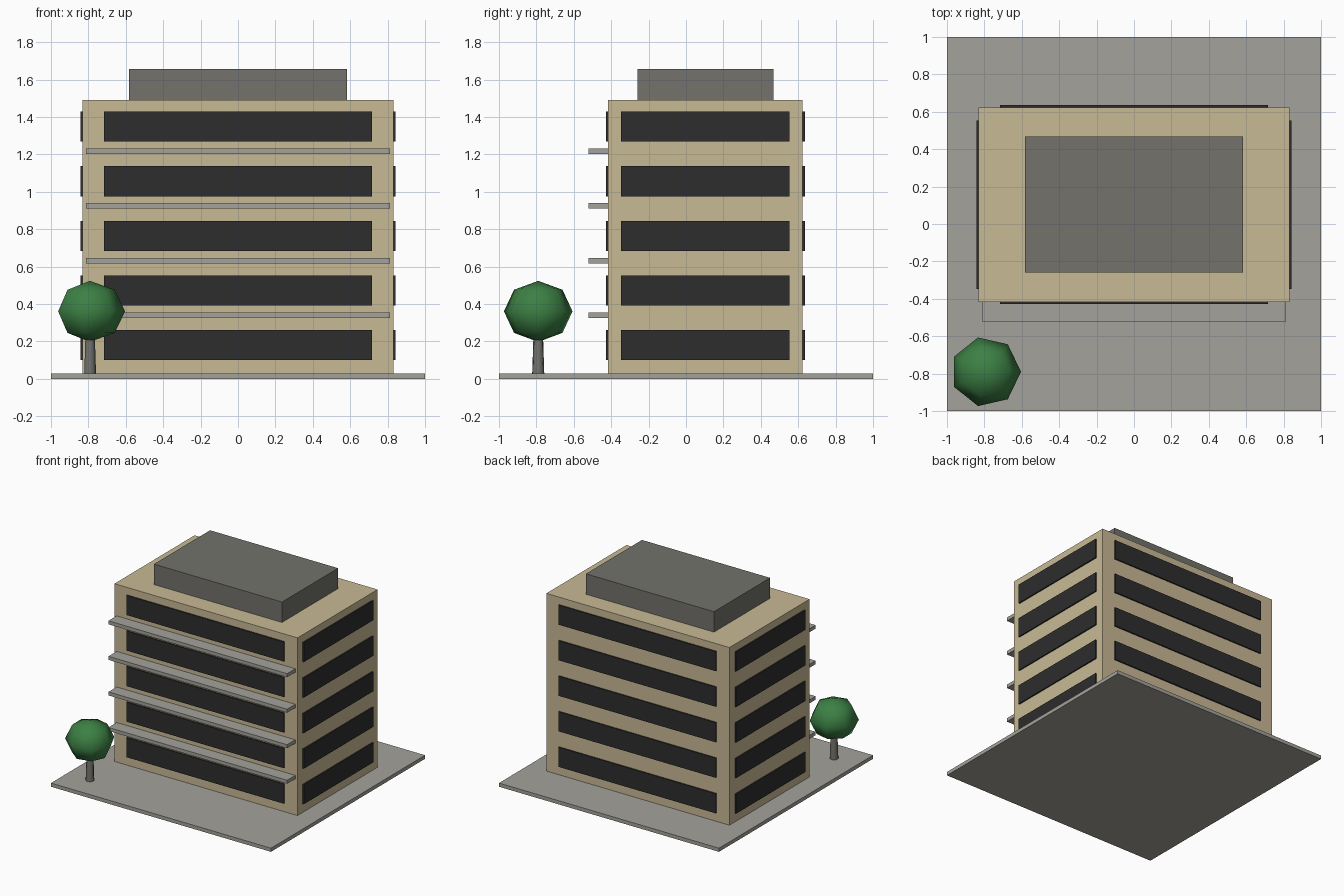
import bpy, bmesh, math

if "Cube" in bpy.data.objects:
    bpy.data.objects.remove(bpy.data.objects["Cube"])


def material(name, r, g, b):
    lin = [((c / 255 + 0.055) / 1.055) ** 2.4 for c in (r, g, b)]
    m = bpy.data.materials.new(name)
    m.diffuse_color = (*lin, 1)
    m.use_nodes = True
    m.node_tree.nodes["Principled BSDF"].inputs["Base Color"].default_value = m.diffuse_color
    return m


wall = material("sand_wall", 201, 186, 149)
concrete = material("pale_concrete", 165, 162, 155)
dark = material("dark_grey", 115, 114, 108)
glass = material("dark_glass", 45, 45, 45)
leaf = material("leaf_green", 60, 128, 68)


def add(name, bm, mat):
    bmesh.ops.recalc_face_normals(bm, faces=bm.faces)
    me = bpy.data.meshes.new(name)
    bm.to_mesh(me)
    bm.free()
    me.materials.append(mat)
    ob = bpy.data.objects.new(name, me)
    bpy.context.collection.objects.link(ob)
    return ob


def box(name, x, y, z, mat):
    bm = bmesh.new()
    bmesh.ops.create_cube(bm, size=1)
    for v in bm.verts:
        v.co = [(a + b) / 2 + c * (b - a) for c, (a, b) in zip(v.co, (x, y, z))]
    return add(name, bm, mat)


def lathe(name, profile, sides, centre, mat):
    # smooth revolved shape; one vertex of each ring points along +x
    bm = bmesh.new()
    rings = []
    for r, z in profile:
        n = sides if r > 0 else 1
        rings.append([bm.verts.new((centre[0] + r * math.cos(2 * math.pi * i / sides),
                                    centre[1] + r * math.sin(2 * math.pi * i / sides), z))
                      for i in range(n)])
    for a, b in zip(rings, rings[1:]):
        for i in range(sides):
            j = (i + 1) % sides
            quad = [a[i % len(a)], a[j % len(a)], b[j % len(b)], b[i % len(b)]]
            bm.faces.new(list(dict.fromkeys(quad)))
    for f in bm.faces:
        f.smooth = True
    for ring in (rings[0], rings[-1]):
        if len(ring) > 1:
            bm.faces.new(ring)
    return add(name, bm, mat)


# plot, main block and roof housing
X, Y0, Y1 = 0.832, -0.416, 0.624
box("plot", (-1, 1), (-1, 1), (0, 0.03), concrete)
box("building", (-X, X), (Y0, Y1), (0.025, 1.49), wall)
box("roof_housing", (-0.582, 0.582), (-0.26, 0.468), (1.485, 1.658), dark)

# window bands on all four sides of each floor, balcony slabs on the front
P = 0.011
for k in range(5):
    z = 0.1 + 0.292 * k
    zs = (z, z + 0.161)
    wx, wy = (-0.716, 0.716), (-0.348, 0.554)
    box(f"window_front_{k}", wx, (Y0 - P, Y0 + 0.005), zs, glass)
    box(f"window_back_{k}", wx, (Y1 - 0.005, Y1 + P), zs, glass)
    box(f"window_left_{k}", (-X - P, -X + 0.005), wy, zs, glass)
    box(f"window_right_{k}", (X - 0.005, X + P), wy, zs, glass)
    if k:
        s = 0.034 + 0.292 * k
        box(f"balcony_{k}", (-0.812, 0.812), (-0.522, Y0 + 0.005), (s, s + 0.029), concrete)

# tree: tapered trunk and seven-sided crown
spot = (-0.792, -0.79)
lathe("tree_trunk", [(0.034, 0.002), (0.026, 0.24)], 7, spot, dark)
crown = [(0.188 * math.sin(a) if 0 < i < 4 else 0, 0.361 - 0.163 * math.cos(a))
         for i, a in enumerate(math.pi * i / 4 for i in range(5))]
lathe("tree_crown", crown, 7, spot, leaf)
